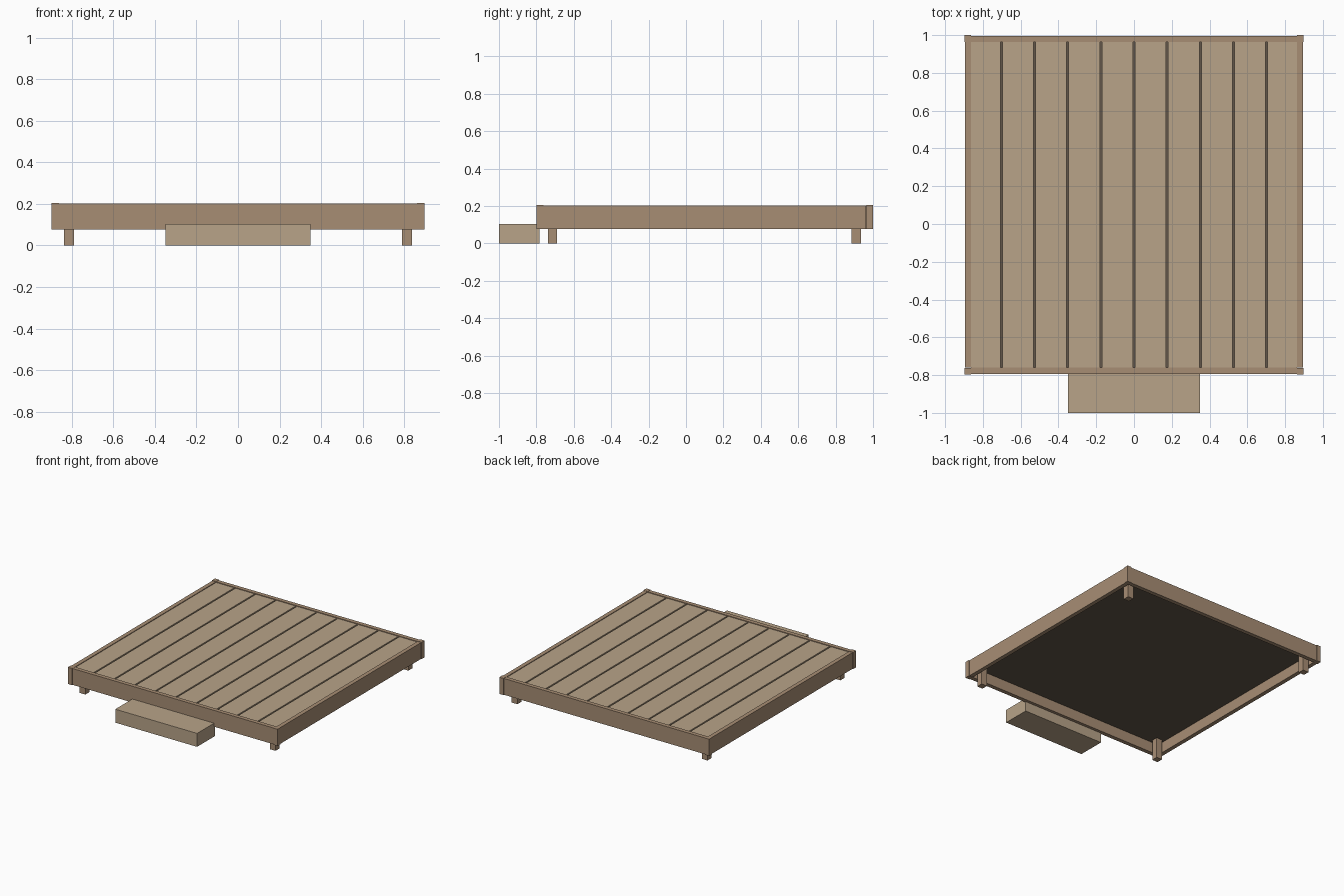
import bpy

if "Cube" in bpy.data.objects:
    bpy.data.objects.remove(bpy.data.objects["Cube"])


def material(name, color):
    m = bpy.data.materials.new(name)
    m.diffuse_color = (*color, 1)
    m.use_nodes = True
    m.node_tree.nodes["Principled BSDF"].inputs["Base Color"].default_value = m.diffuse_color
    return m


deck_wood = material("deck_wood", (0.48, 0.37, 0.25))
frame_wood = material("frame_wood", (0.39, 0.27, 0.175))
dark_wood = material("dark_wood", (0.12, 0.09, 0.065))


def box(name, x, y, z, mat):
    """Box from (min, max) ranges on each axis."""
    bpy.ops.mesh.primitive_cube_add(size=1)
    o = bpy.context.object
    o.name = name
    o.location = [(a + b) / 2 for a, b in (x, y, z)]
    o.scale = [b - a for a, b in (x, y, z)]
    bpy.ops.object.transform_apply(location=False, rotation=False, scale=True)
    o.data.materials.append(mat)
    return o


def centred(c, w):
    return (c - w / 2, c + w / 2)


CY = 0.101                 # centre of the platform in y
HALF = 0.894               # outer half size of the rim
INNER = 0.862              # inner half size of the rim
RIM_Z = (0.077, 0.203)

# Deck boards over a base panel
PITCH, GAP, COUNT = 0.1755, 0.011, 10
for i in range(COUNT):
    x = (i - (COUNT - 1) / 2) * PITCH
    lo, hi = centred(x, PITCH - GAP)
    box(f"deck_board_{i + 1}", (max(lo, -INNER), min(hi, INNER)),
        centred(CY, 2 * INNER), (0.176, 0.198), deck_wood)
box("base_panel", centred(0, 2 * INNER), centred(CY, 2 * INNER),
    (0.16, 0.176), dark_wood)

# Rim boards on all four sides
for s, side, end in ((-1, "left", "front"), (1, "right", "back")):
    edge = tuple(sorted((s * INNER, s * HALF)))
    box(f"{side}_rim", edge, centred(CY, 2 * INNER), RIM_Z, frame_wood)
    box(f"{end}_rim", centred(0, 2 * INNER), tuple(CY + e for e in edge),
        RIM_Z, frame_wood)

# Corner blocks and feet
for sx, side in ((-1, "left"), (1, "right")):
    for sy, end in ((-1, "front"), (1, "back")):
        box(f"{end}_{side}_corner", centred(sx * 0.880, 0.036),
            centred(CY + sy * 0.881, 0.036), (0.076, 0.205), frame_wood)
        box(f"{end}_{side}_foot", centred(sx * 0.814, 0.049),
            centred(CY - 0.003 + sy * 0.812, 0.049), (0, 0.16), frame_wood)

# Entry step
box("step", (-0.35, 0.35), (-1, -0.784), (0, 0.104), deck_wood)
